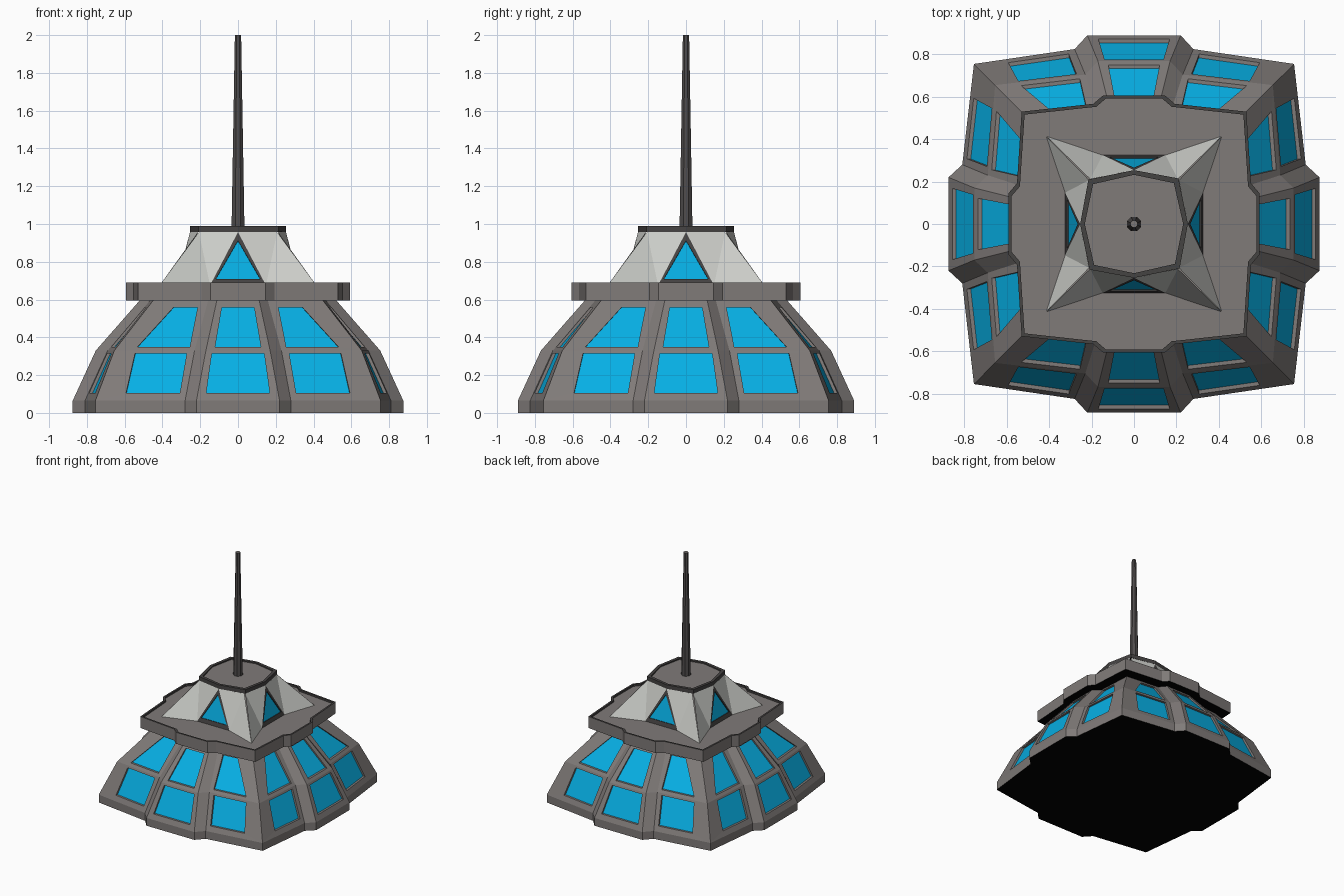
import bpy, bmesh, math
from mathutils import Vector

if "Cube" in bpy.data.objects:
    bpy.data.objects.remove(bpy.data.objects["Cube"])


def material(name, rgb):
    m = bpy.data.materials.new(name)
    m.diffuse_color = (*rgb, 1)
    m.use_nodes = True
    m.node_tree.nodes["Principled BSDF"].inputs["Base Color"].default_value = m.diffuse_color
    return m


GREY = material("warm grey", (0.215, 0.197, 0.19))
DARK = material("dark grey", (0.06, 0.056, 0.055))
MAST = material("mast grey", (0.08, 0.073, 0.073))
LIGHT = material("light grey", (0.6, 0.61, 0.58))
BLUE = material("window blue", (0.002, 0.43, 0.78))
BLACK = material("underside black", (0.0, 0.0, 0.0))


def make(name, polys, mats):
    """Build an object from (points, material index) polygons and weld it."""
    bm = bmesh.new()
    for pts, mi in polys:
        f = bm.faces.new([bm.verts.new(p) for p in pts])
        f.material_index = mi
    bmesh.ops.remove_doubles(bm, verts=bm.verts, dist=0.0005)
    me = bpy.data.meshes.new(name)
    bm.to_mesh(me)
    bm.free()
    for m in mats:
        me.materials.append(m)
    ob = bpy.data.objects.new(name, me)
    bpy.context.collection.objects.link(ob)
    return ob


def turn(p, k):
    """Rotate a point k quarter turns about z."""
    x, y, z = p
    for _ in range(k):
        x, y = -y, x
    return Vector((x, y, z))


def side(k, z, a, dm, b, db, c):
    """Six outline points of one stepped side; the x sides are a little shallower."""
    e = 0.015 if k % 2 else 0
    row = [(-c, -c), (-b, e - db), (-a, e - dm), (a, e - dm), (b, e - db), (c, -c)]
    return [turn((x, y, z), k) for x, y in row]


def outline(*args):
    return [p for k in range(4) for p in side(k, *args)[:-1]]


def panel(polys, q, hole, depth):
    """Quad (bl, br, tr, tl) with a blue window sunk horizontally; hole holds uv corners."""
    bl, br, tr, tl = q
    n = (tr - bl).cross(tl - br)
    n.z = 0
    n.normalize()
    h = [bl.lerp(br, u).lerp(tl.lerp(tr, u), v) for u, v in hole]
    r = [p - n * depth for p in h]
    for i in range(4):
        j = (i + 1) % 4
        polys.append(([q[i], q[j], h[j], h[i]], 0))
        polys.append(([h[i], h[j], r[j], r[i]], 0))
    polys.append((r, 1))


# Sloped two-tier base with windows
levels = [(0, .22, .89, .28, .825, .755), (.065, .22, .89, .28, .825, .755),
          (.33, .17, .768, .23, .705, .655), (.605, .11, .527, .155, .472, .442)]
# (left, right) window limits at bottom and top of the tier, and height limits
mid_hole = {1: (.105, .895, .10, .90, .15, .94), 2: (.135, .865, .145, .855, .07, .83)}
side_hole = {1: (.076, .685, .09, .73, .15, .94), 2: (.074, .74, .15, .56, .07, .83)}
polys = []
for k in range(4):
    rows = [side(k, *lv) for lv in levels]
    for t in range(3):
        for i in range(5):
            q = [rows[t][i], rows[t][i + 1], rows[t + 1][i + 1], rows[t + 1][i]]
            if t == 0 or i in (1, 3):
                polys.append((q, 0))
                continue
            l0, r0, l1, r1, v0, v1 = (mid_hole if i == 2 else side_hole)[t]
            if i == 0:
                l0, r0, l1, r1 = 1 - r0, 1 - l0, 1 - r1, 1 - l1
            panel(polys, q, [(l0, v0), (r0, v0), (r1, v1), (l1, v1)], .018)
polys.append((outline(*levels[0])[::-1], 2))
polys.append((outline(*levels[-1]), 0))
make("windowed_base", polys, [GREY, BLUE, BLACK])


def tray(name, pts, z0, z1, zfloor, inset, side_mat):
    """Flat slab with a dark raised rim, a sunken grey floor and a black underside."""
    def shrink(v, s):
        return math.copysign(abs(v) - min(s, abs(v)), v)

    def at(z, s=0):
        return [Vector((shrink(x, s), shrink(y, s), z)) for x, y, _ in pts]
    loops = [at(z0), at(z1), at(z1, inset), at(zfloor, inset)]
    out = [(loops[0][::-1], 2), (loops[3], 0)]
    n = len(pts)
    for t, mi in enumerate((side_mat, 1, 1)):
        for i in range(n):
            j = (i + 1) % n
            out.append(([loops[t][i], loops[t][j], loops[t + 1][j], loops[t + 1][i]], mi))
    make(name, out, [GREY, DARK, BLACK])


# Stepped deck ring around the top of the base
tray("deck_ring", outline(0, .145, .607, .192, .567, .53), .595, .69, .675, .014, 0)

# Octagonal roof cap
cap = [p for k in range(4) for p in (turn((-.21, -.215, 0), k), turn((0, -.254, 0), k))]
tray("roof_cap", cap, .957, .99, .98, .022, 1)

# Star-shaped light skirt under the cap, creased from cap corner to window foot
polys = []
for k in range(4):
    apex = turn((0, -.254, .957), k)
    for s in (-1, 1):
        tip = turn((s * .415, -.415, .675), k)
        foot = turn((s * .148, -.325, .675), k)
        corner = turn((s * .207, -.212, .957), k)
        for tri in ([tip, corner, foot], [foot, corner, apex]):
            polys.append((tri[::s], 0))
make("star_skirt", polys, [LIGHT])

# Triangular windows with dark frames between the star points
polys = []
for k in range(4):
    o = [turn(p, k) for p in ((-.148, -.325, .675), (.148, -.325, .675), (0, -.254, .957))]
    h = [turn(p, k) for p in ((-.118, -.317, .708), (.118, -.317, .708), (0, -.266, .912))]
    n = (o[1] - o[0]).cross(o[2] - o[0]).normalized()
    r = [p - n * .008 for p in h]
    for i in range(3):
        j = (i + 1) % 3
        polys.append(([o[i], o[j], h[j], h[i]], 0))
        polys.append(([h[i], h[j], r[j], r[i]], 0))
    polys.append((r, 1))
make("triangle_windows", polys, [DARK, BLUE])

# Tapered antenna mast with a lighter tip
bpy.ops.mesh.primitive_cone_add(vertices=8, radius1=.037, radius2=.018, depth=1.02,
                                location=(0, 0, 1.49), rotation=(0, 0, math.pi / 8))
mast = bpy.context.object
mast.name = "antenna_mast"
mast.data.materials.append(MAST)
mast.data.materials.append(GREY)
for f in mast.data.polygons:
    f.material_index = 1 if f.normal.z > 0.9 else 0
